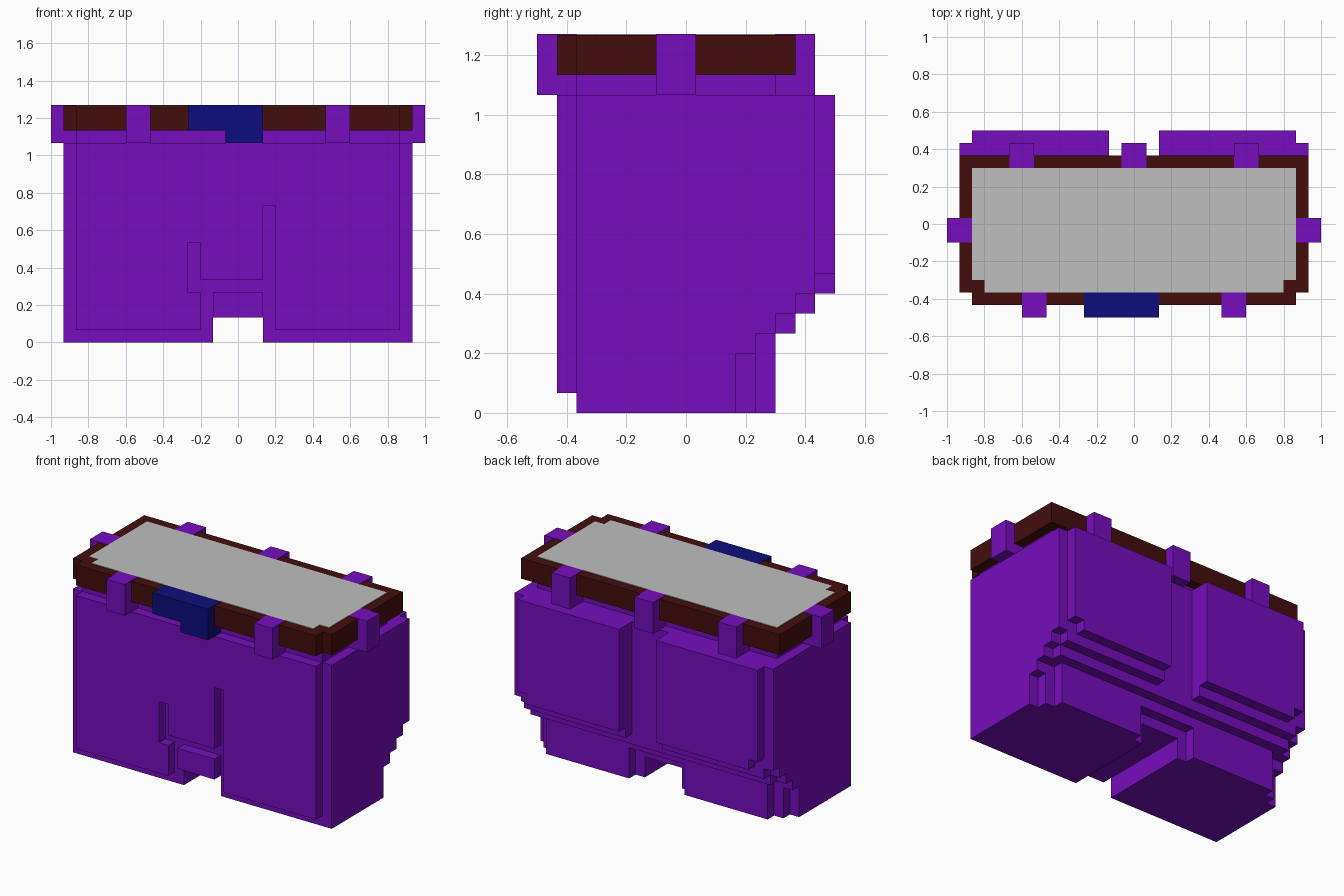
import bpy, bmesh

U = 1 / 15          # size of one block
EPS = 0.05          # tiny lift so inlaid tops do not coincide with the lid

cube = bpy.data.objects.get("Cube")
if cube:
    bpy.data.objects.remove(cube, do_unlink=True)


def material(name, rgb):
    m = bpy.data.materials.new(name)
    m.use_nodes = True
    m.diffuse_color = (*rgb, 1)
    bsdf = next(n for n in m.node_tree.nodes if n.type == 'BSDF_PRINCIPLED')
    bsdf.inputs["Base Color"].default_value = (*rgb, 1)
    bsdf.inputs["Roughness"].default_value = 0.9
    return m


purple = material("purple", (0.18, 0.004, 0.51))
brown = material("dark brown", (0.058, 0.004, 0.004))
blue = material("navy blue", (0.004, 0.004, 0.2))
grey = material("light grey", (0.52, 0.52, 0.52))


def prism(name, outline, lo, hi, mat, upright=False):
    """Extrude an outline in blocks: plan (x, y) upwards, or elevation (x, z) backwards."""
    def place(a, b, c):
        x, y, z = (a, c, b) if upright else (a, b, c)
        return (x * U, (y - 7.5) * U, z * U)
    bm = bmesh.new()
    low = [bm.verts.new(place(a, b, lo)) for a, b in outline]
    high = [bm.verts.new(place(a, b, hi)) for a, b in outline]
    bm.faces.new(low)
    bm.faces.new(high)
    n = len(outline)
    for i in range(n):
        j = (i + 1) % n
        bm.faces.new((low[i], low[j], high[j], high[i]))
    bmesh.ops.recalc_face_normals(bm, faces=bm.faces)
    me = bpy.data.meshes.new(name)
    bm.to_mesh(me)
    bm.free()
    me.materials.append(mat)
    ob = bpy.data.objects.new(name, me)
    bpy.context.collection.objects.link(ob)
    return ob


def flip(outline):
    return [(-x, y) for x, y in reversed(outline)]


def rect(x0, x1, y0, y1):
    return [(x0, y0), (x1, y0), (x1, y1), (x0, y1)]


# Feet either side of the central passage, with stepped back corners
foot = [(2, 2), (14, 2), (14, 10), (13, 10), (13, 11), (12, 11),
        (12, 12), (3, 12), (3, 11), (2, 11)]
prism("left_foot", foot, 0, 2, purple)
prism("right_foot", flip(foot), 0, 2, purple)

# Body tiers: each half outline is mirrored, the back stepping outwards with height
tiers = [
    (2, 3, foot[1:9]),
    (3, 4, [(14, 2), (14, 11), (12, 11), (12, 12)]),
    (4, 5, [(14, 2), (14, 12), (13, 12), (13, 13)]),
    (5, 6, [(14, 2), (14, 13), (13, 13), (13, 14), (2, 14), (2, 13)]),
    (6, 7, [(14, 2), (14, 14), (12, 14), (12, 15), (2, 15), (2, 13)]),
    (7, 16, [(14, 2), (14, 14), (13, 14), (13, 15), (2, 15), (2, 13)]),
]
for i, (z0, z1, half) in enumerate(tiers):
    prism(f"body_tier_{i + 1}", half + flip(half), z0, z1, purple)

# Front panel with its carved groove, and the block below the groove
panel = [(-13, 1), (-3, 1), (-3, 4), (-4, 4), (-4, 8), (-3, 8), (-3, 5),
         (2, 5), (2, 11), (3, 11), (3, 1), (13, 1), (13, 16), (-13, 16)]
prism("front_panel", panel, 1, 2, purple, upright=True)
prism("front_block", rect(-2, 2, 2, 4), 1, 2, purple, upright=True)

# Neck, lid and the inlaid lid top
prism("neck", rect(-13, 13, 2, 12), 16, 17, purple)
lid = [(13, 1), (13, 2), (14, 2), (14, 13)]
prism("lid", lid + flip(lid), 17, 19, brown)
inlay = [(12, 2), (12, 3), (13, 3), (13, 12)]
prism("lid_inlay", inlay + flip(inlay), 19 - EPS, 19 + EPS, grey)

# Clasps around the lid
clasps = {
    "front_left_clasp": rect(7, 9, 0, 2),
    "front_right_clasp": rect(-9, -7, 0, 2),
    "left_clasp": rect(13, 15, 6, 8),
    "right_clasp": rect(-15, -13, 6, 8),
    "back_left_clasp": rect(8, 10, 12, 14),
    "back_middle_clasp": rect(-1, 1, 12, 14),
    "back_right_clasp": rect(-10, -8, 12, 14),
}
for name, outline in clasps.items():
    prism(name, outline, 16, 19 + EPS, purple)

# Stepped latch at the front
top = 19 + EPS
latch = [(-4, 17), (-1, 17), (-1, 16), (2, 16), (2, top), (-4, top)]
prism("latch", latch, 0, 2, blue, upright=True)
